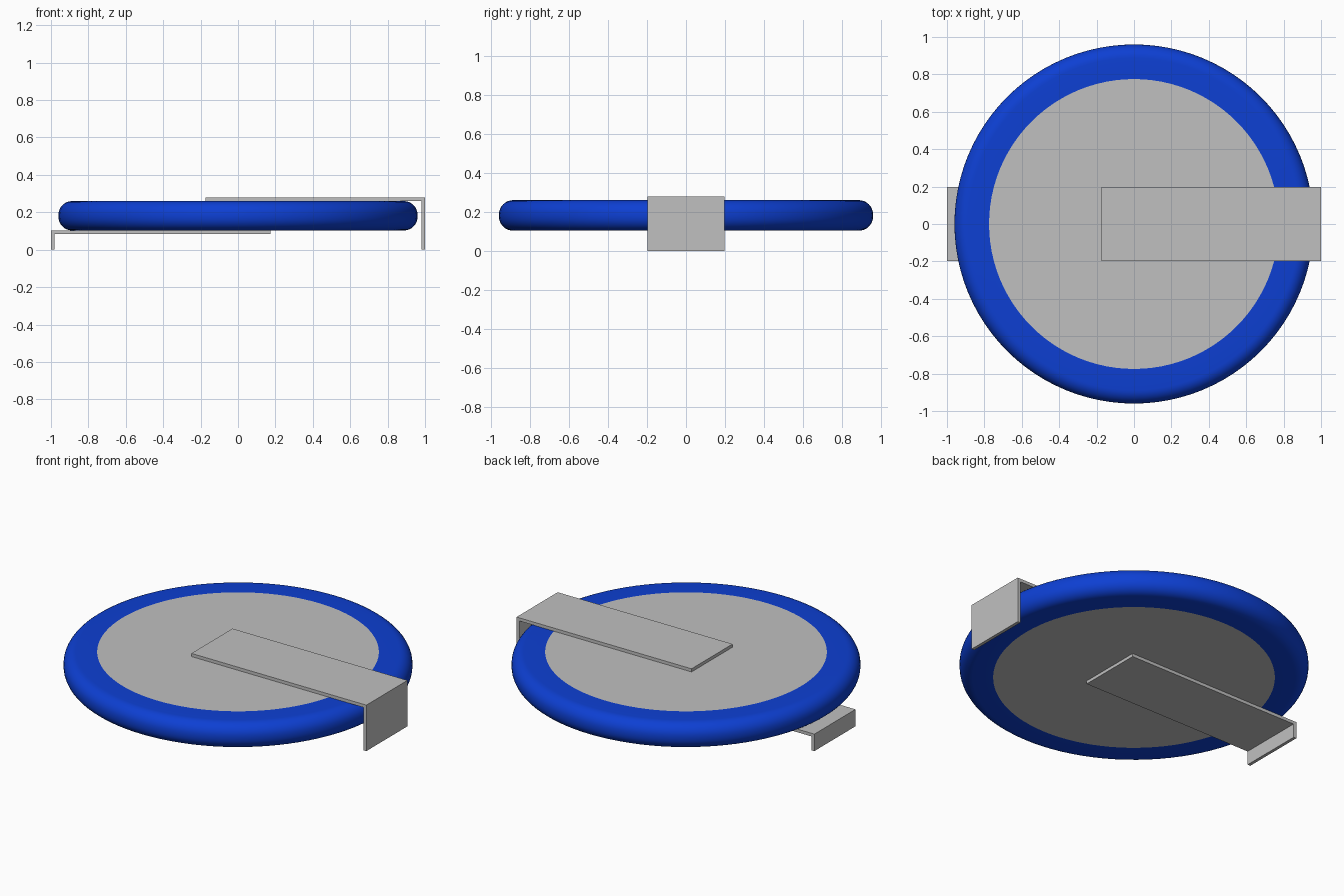
import bpy
import bmesh
import math

cube = bpy.data.objects.get("Cube")
if cube:
    bpy.data.objects.remove(cube)


def material(name, colour):
    mat = bpy.data.materials.new(name)
    mat.use_nodes = True
    mat.diffuse_color = colour
    mat.node_tree.nodes["Principled BSDF"].inputs["Base Color"].default_value = colour
    return mat


metal = material("light grey metal", (0.53, 0.53, 0.53, 1))
blue = material("blue sleeve", (0.004, 0.05, 0.65, 1))


def make_object(name, bm, mats):
    bmesh.ops.recalc_face_normals(bm, faces=bm.faces)
    mesh = bpy.data.meshes.new(name)
    bm.to_mesh(mesh)
    bm.free()
    for mat in mats:
        mesh.materials.append(mat)
    obj = bpy.data.objects.new(name, mesh)
    bpy.context.collection.objects.link(obj)
    return obj


# Round cell: a lathed profile with rounded rim and flush metal end faces
SEGMENTS, ARC = 96, 8
BOTTOM, TOP, RADIUS, FILLET, FACE_RADIUS = 0.103, 0.26, 0.96, 0.073, 0.775
profile = [(0, BOTTOM), (FACE_RADIUS, BOTTOM)]
for centre_z, start in ((BOTTOM + FILLET, -90), (TOP - FILLET, 0)):
    for i in range(ARC + 1):
        a = math.radians(start + 90 * i / ARC)
        profile.append((RADIUS - FILLET + FILLET * math.cos(a),
                        centre_z + FILLET * math.sin(a)))
profile += [(FACE_RADIUS, TOP), (0, TOP)]

bm = bmesh.new()
verts = [bm.verts.new((r, 0, z)) for r, z in profile]
edges = [bm.edges.new(pair) for pair in zip(verts, verts[1:])]
bmesh.ops.spin(bm, geom=verts + edges, cent=(0, 0, 0), axis=(0, 0, 1),
               angle=math.tau, steps=SEGMENTS, use_duplicate=False)
bmesh.ops.remove_doubles(bm, verts=bm.verts, dist=0.0005)
for face in bm.faces:
    face.smooth = True
    if face.calc_center_median().xy.length > FACE_RADIUS:
        face.material_index = 1
make_object("cell_body", bm, [metal, blue])


# Bent metal terminals: an L-shaped side profile extruded across the width
def terminal(name, side, z_top, thickness=0.019, half_width=0.197, inner_end=-0.175):
    outline = [(inner_end, z_top), (1, z_top), (1, 0), (1 - thickness, 0),
               (1 - thickness, z_top - thickness), (inner_end, z_top - thickness)]
    bm = bmesh.new()
    face = bm.faces.new([bm.verts.new((side * x, -half_width, z)) for x, z in outline])
    new = bmesh.ops.extrude_face_region(bm, geom=[face])["geom"]
    moved = [v for v in new if isinstance(v, bmesh.types.BMVert)]
    bmesh.ops.translate(bm, verts=moved, vec=(0, 2 * half_width, 0))
    make_object(name, bm, [metal])


terminal("upper_terminal", 1, 0.279)
terminal("lower_terminal", -1, 0.103)
